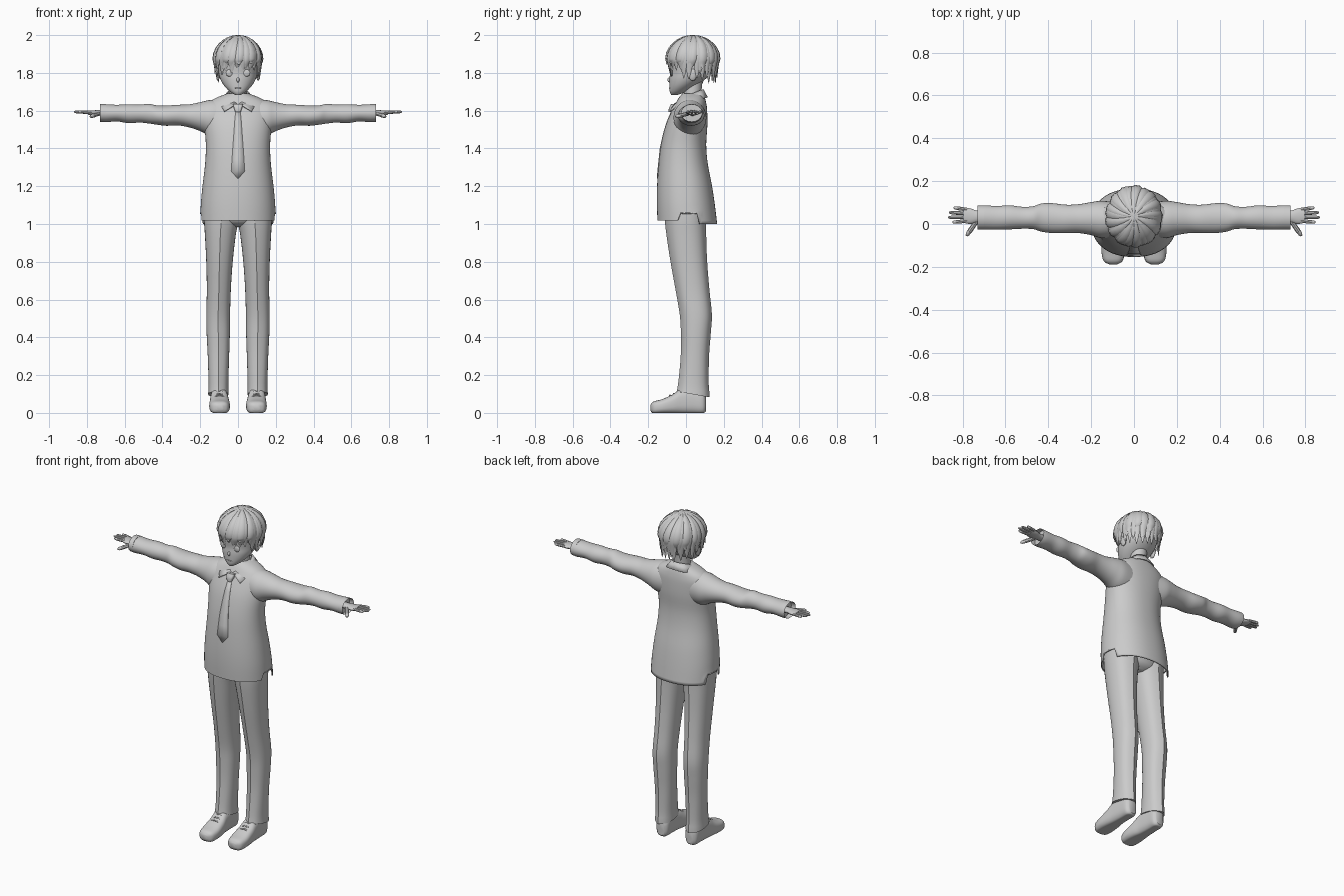
import bpy, bmesh, math, random
from mathutils import Vector

random.seed(4)
if "Cube" in bpy.data.objects:
    bpy.data.objects.remove(bpy.data.objects["Cube"])

GREY = (0.6, 0.6, 0.6, 1)
grey = bpy.data.materials.new("plain grey")
grey.use_nodes = True
grey.diffuse_color = GREY
grey.node_tree.nodes["Principled BSDF"].inputs["Base Color"].default_value = GREY


def finish(name, bm, mirror=False, solid=0, angle=40):
    """Turn a bmesh into a shaded object, optionally mirrored and thickened."""
    bmesh.ops.recalc_face_normals(bm, faces=bm.faces)
    mesh = bpy.data.meshes.new(name)
    bm.to_mesh(mesh)
    bm.free()
    mesh.shade_smooth()
    mesh.set_sharp_from_angle(angle=math.radians(angle))
    mesh.materials.append(grey)
    ob = bpy.data.objects.new(name, mesh)
    bpy.context.collection.objects.link(ob)
    if solid:
        mod = ob.modifiers.new("thickness", "SOLIDIFY")
        mod.thickness = solid
    if mirror:
        ob.modifiers.new("mirror", "MIRROR")
    return ob


def spline(rows, steps=4):
    """Catmull-Rom resampling of a list of number tuples."""
    out = []
    for i in range(len(rows) - 1):
        p = [rows[max(0, min(len(rows) - 1, i + k))] for k in (-1, 0, 1, 2)]
        for s in range(steps):
            t = s / steps
            out.append(tuple(
                b + t * ((c - a) + t * (2*a - 5*b + 4*c - d + t * (3*(b - c) + d - a))) / 2
                for a, b, c, d in zip(*p)))
    return out + [tuple(rows[-1])]


PLACE = {"z": lambda t, u, v: (u, v, t),
         "x": lambda t, u, v: (t, u, v),
         "y": lambda t, u, v: (u, t, v)}


def skin(bm, loops, caps=(True, True)):
    """Bridge equal vertex loops and cap the ends."""
    for a, b in zip(loops, loops[1:]):
        for i in range(len(a)):
            j = (i + 1) % len(a)
            bm.faces.new((a[i], a[j], b[j], b[i]))
    for loop, cap in zip((loops[0], loops[-1]), caps):
        if cap:
            bm.faces.new(loop)


def loft(bm, axis, rings, n=32, power=2, crease=0, caps=(True, True)):
    """Rings are (position, low u, high u, low v, high v) along an axis."""
    loops = []
    for t, u0, u1, v0, v1 in spline(rings):
        loop = []
        for i in range(n):
            a = math.tau * i / n
            c, s = (math.copysign(abs(f) ** (2 / power), f) if abs(f) > 1e-6 else 0
                    for f in (math.cos(a), math.sin(a)))
            fold = crease * max(0, 1 - abs(c) / 0.35) * (1 if s > 0 else -1)
            u = (u0 + u1) / 2 + c * (u1 - u0) / 2
            v = (v0 + v1) / 2 + s * (v1 - v0) / 2 + fold
            loop.append(bm.verts.new(PLACE[axis](t, u, v)))
        loops.append(loop)
    skin(bm, loops, caps)


def sweep(bm, path, widths, depths, side, n=8):
    """Tapered tube along a path; side is the direction of its width."""
    loops = []
    for i, p in enumerate(path):
        tangent = path[min(i + 1, len(path) - 1)] - path[max(i - 1, 0)]
        out = tangent.cross(side).normalized()
        loops.append([bm.verts.new(p + side * math.cos(math.tau * k / n) * widths[i]
                                   + out * math.sin(math.tau * k / n) * depths[i])
                      for k in range(n)])
    skin(bm, loops)


# Jacket body with an open hem, stepped up at the side slits
TORSO = [(1.0, -.2, .2, -.15, .165), (1.1, -.197, .197, -.154, .153),
         (1.2, -.188, .188, -.153, .138), (1.32, -.174, .174, -.145, .115),
         (1.42, -.17, .17, -.132, .107), (1.52, -.178, .178, -.108, .113),
         (1.6, -.182, .182, -.075, .112), (1.64, -.16, .16, -.054, .107),
         (1.668, -.115, .115, -.038, .1), (1.69, -.06, .06, -.02, .093)]
bm = bmesh.new()
loft(bm, "z", TORSO, n=64, power=2.2, caps=(False, True))
for v in bm.verts:
    if abs(v.co.x) > .1 and abs(v.co.y - .015) < .058:
        v.co.z = max(v.co.z, 1.06)
    elif v.co.y < 0:
        v.co.z = max(v.co.z, 1.018)
finish("jacket_body", bm, solid=.006)

# Sleeves with soft folds and hollow cuffs
bm = bmesh.new()
loft(bm, "x", [(.08, -.06, .1, 1.46, 1.66), (.15, -.066, .108, 1.468, 1.656),
               (.2, -.052, .102, 1.492, 1.645), (.26, -.042, .092, 1.512, 1.633),
               (.32, -.042, .09, 1.522, 1.631), (.38, -.042, .097, 1.52, 1.627),
               (.43, -.036, .096, 1.526, 1.628), (.47, -.024, .083, 1.532, 1.636),
               (.52, -.022, .08, 1.537, 1.632), (.58, -.025, .087, 1.534, 1.634),
               (.64, -.026, .084, 1.543, 1.631), (.7, -.026, .087, 1.539, 1.634),
               (.73, -.026, .086, 1.541, 1.635)])
bm.faces.ensure_lookup_table()
cuff = max(bm.faces, key=lambda f: f.calc_center_median().x)
bmesh.ops.inset_region(bm, faces=[cuff], thickness=.008)
bmesh.ops.translate(bm, verts=cuff.verts, vec=(-.03, 0, 0))
finish("sleeves", bm, mirror=True)

# Hands: palm, four fingers and a thumb
bm = bmesh.new()
loft(bm, "x", [(.68, .012, .058, 1.572, 1.604), (.73, .008, .062, 1.573, 1.603),
               (.765, 0, .073, 1.575, 1.602), (.795, .006, .076, 1.579, 1.602)], n=16)


def finger(a, b, r):
    a, b = Vector(a), Vector(b)
    side = (b - a).cross(Vector((0, 0, 1))).normalized()
    taper = [r, r, r * 1.05, r * .85, r * .4]
    path = [a.lerp(b, t) for t in (0, .35, .6, .9, 1)]
    sweep(bm, path, taper, taper, side)


for k, tip in enumerate((.848, .868, .863, .842)):
    y = .014 + k * .0178
    finger((.78, y, 1.591), (tip, y - .006 + k * .005, 1.594), .0085)
finger((.735, .012, 1.585), (.782, -.055, 1.568), .011)
finish("hands", bm, mirror=True)

# Trousers with pressed creases, and a hip block between them
bm = bmesh.new()
loft(bm, "z", [(.1, .05, .158, -.045, .118), (.16, .051, .156, -.034, .113),
               (.3, .047, .16, -.021, .115), (.42, .043, .166, -.02, .124),
               (.52, .042, .168, -.026, .13), (.65, .038, .165, -.048, .117),
               (.8, .028, .168, -.075, .105), (.94, .012, .175, -.096, .1),
               (1.02, -.002, .18, -.105, .1), (1.12, -.002, .18, -.11, .1)],
     power=2.2, crease=.007)
for v in bm.verts:
    if v.co.z < .101:
        v.co.z = .105 - v.co.y * .18
finish("trouser_legs", bm, mirror=True, angle=25)
bm = bmesh.new()
loft(bm, "z", [(.985, -.07, .07, -.05, .06), (1.02, -.16, .16, -.1, .1),
               (1.12, -.175, .175, -.11, .11)])
finish("trouser_hips", bm)

# Shoes, flat soles and laces
bm = bmesh.new()
loft(bm, "y", [(-.189, .08, .114, .014, .042), (-.172, .053, .142, -.004, .06),
               (-.125, .043, .152, -.004, .073), (-.07, .046, .15, -.004, .098),
               (-.025, .053, .146, -.004, .128), (.04, .057, .142, -.004, .135),
               (.088, .06, .138, -.004, .118), (.105, .075, .122, .008, .09)], power=2.8)
for v in bm.verts:
    v.co.z = max(v.co.z, 0)
finish("shoes", bm, mirror=True)
bm = bmesh.new()
for y, z in ((-.085, .093), (-.065, .102), (-.045, .115)):
    path = [Vector((.098 + s * .032, y, z - .014 * s * s)) for s in (-1, -.5, 0, .5, 1)]
    sweep(bm, path, [.005] * 5, [.004] * 5, Vector((0, 1, 0)))
finish("shoe_laces", bm, mirror=True)

# Neck and head
bm = bmesh.new()
loft(bm, "z", [(1.62, -.056, .056, -.02, .092), (1.69, -.047, .047, -.012, .082),
               (1.78, -.047, .047, -.005, .09)])
finish("neck", bm)
bm = bmesh.new()
loft(bm, "z", [(1.683, -.014, .014, -.078, -.045), (1.7, -.042, .042, -.086, 0),
               (1.73, -.072, .072, -.088, .05), (1.765, -.093, .093, -.088, .1),
               (1.8, -.103, .103, -.085, .135), (1.85, -.108, .108, -.089, .15),
               (1.9, -.104, .104, -.078, .15), (1.95, -.075, .075, -.045, .12),
               (1.975, -.03, .03, 0, .07)])
finish("head", bm)


def blob(name, centre, size, mirror=True):
    bm = bmesh.new()
    bmesh.ops.create_uvsphere(bm, u_segments=16, v_segments=10, radius=1)
    bmesh.ops.scale(bm, verts=bm.verts, vec=size)
    bmesh.ops.translate(bm, verts=bm.verts, vec=centre)
    return finish(name, bm, mirror)


blob("nose", (0, -.087, 1.763), (.008, .011, .013), False)
blob("mouth", (0, -.086, 1.72), (.018, .004, .003), False)
blob("eyes", (.045, -.076, 1.8), (.02, .006, .019))
blob("ears", (.106, .035, 1.79), (.01, .022, .032))

# Hair: a scalp cap covered by layers of tapering locks swirling from the crown
CROWN, SIZE = Vector((0, .035, 1.868)), Vector((.12, .13, .122))
bm = bmesh.new()
bmesh.ops.create_uvsphere(bm, u_segments=32, v_segments=20, radius=1)
for v in bm.verts:
    v.co = CROWN + v.co * SIZE * .97
low = [v for v in bm.verts if v.co.z < (1.765 if v.co.y > .05 else 1.85)]
bmesh.ops.delete(bm, geom=low, context="VERTS")
finish("hair_cap", bm)


def lock(az, drop, width, lift, flick):
    path, widths, depths = [], [], []
    for i in range(13):
        t = i / 12
        swirl = az + .25 * (1 - t) ** 2
        bend = min(1, t / .6) * math.pi / 2 * (1 if drop > 0 else .85)
        fall = max(0, (t - .6) / .4)
        r = math.sin(bend) * (1 + lift * math.sin(t * math.pi) - .1 * fall + flick * fall ** 2)
        path.append(CROWN + Vector((math.sin(swirl) * r * SIZE.x, -math.cos(swirl) * r * SIZE.y,
                                    math.cos(bend) * SIZE.z * (1 + lift) - fall * drop)))
        widths.append(width * min(1, .15 + t * 1.8) * (1 - t ** 4) + .0008)
        depths.append(widths[-1] * .4)
    sweep(bm, path, widths, depths, Vector((math.cos(az), math.sin(az), 0)), n=6)


bm = bmesh.new()
for count, lift, length, flick in ((22, .02, 1, .08), (17, .05, .7, .17), (13, .07, .4, .2)):
    for k in range(count):
        az = math.tau * (k + random.uniform(-.2, .2)) / count
        reach = .09 - .035 * math.cos(az) + random.uniform(-.015, .015)
        if abs(math.sin(az)) > .75:
            reach += .012
        lock(az, reach * length, random.uniform(.019, .026), lift, flick * random.uniform(.3, 1))
finish("hair_locks", bm, angle=35)

# Shirt collar: a folded strip from the nape to each front point
bm = bmesh.new()
inner = spline([(0, .094, 1.712), (.045, .075, 1.708), (.06, .03, 1.69), (.045, -.02, 1.668),
                (.006, -.062, 1.638)])
outer = spline([(0, .115, 1.672), (.065, .098, 1.668), (.092, .035, 1.657), (.096, -.03, 1.638),
                (.072, -.086, 1.598)])
for row in zip(zip(inner, inner[1:]), zip(outer, outer[1:])):
    (a, b), (c, d) = row
    bm.faces.new([bm.verts.new(p) for p in (a, b, d, c)])
bmesh.ops.remove_doubles(bm, verts=bm.verts, dist=.0005)
finish("shirt_collar", bm, mirror=True, solid=.006)

# Tie blade laid on the chest, with its knot
FRONT = spline(TORSO, 8)


def chest(z):
    return min(FRONT, key=lambda r: abs(r[0] - z))[3]


bm = bmesh.new()
rows = [(1.6, .012), (1.54, .018), (1.48, .022), (1.4, .028), (1.34, .032), (1.28, .036), (1.24, .001)]
edge = [[bm.verts.new((s * w, chest(z) - .003, z)) for s in (-1, 1)] for z, w in rows]
for a, b in zip(edge, edge[1:]):
    bm.faces.new((a[0], a[1], b[1], b[0]))
finish("tie_blade", bm, solid=.005)
bm = bmesh.new()
loft(bm, "z", [(1.592, -.014, .014, -.092, -.06), (1.615, -.022, .022, -.09, -.045),
               (1.636, -.027, .027, -.078, -.035)], n=16, power=4)
finish("tie_knot", bm)
